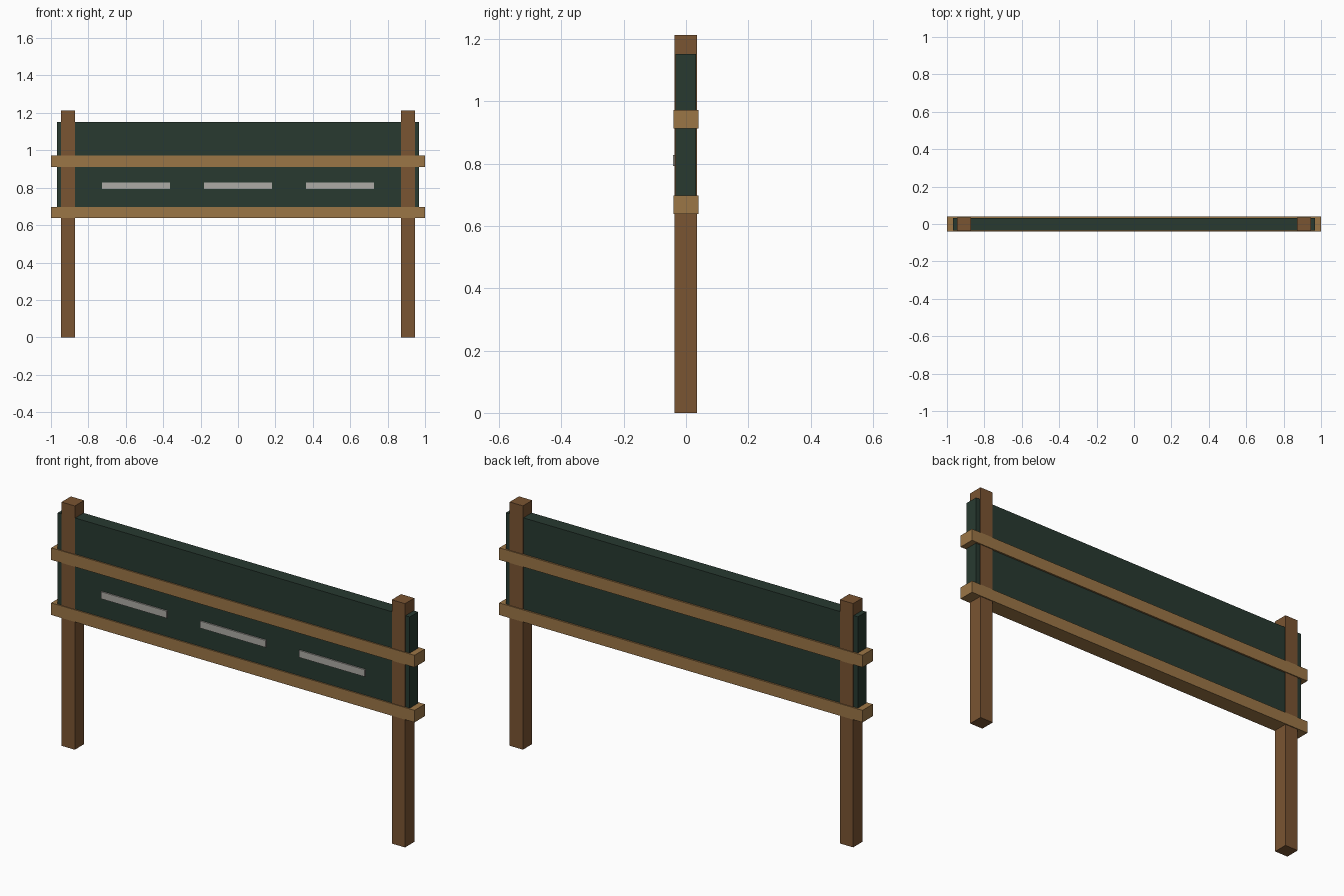
import bpy

if "Cube" in bpy.data.objects:
    bpy.data.objects.remove(bpy.data.objects["Cube"])


def material(name, rgb):
    m = bpy.data.materials.new(name)
    m.diffuse_color = (*rgb, 1)
    m.use_nodes = True
    m.node_tree.nodes["Principled BSDF"].inputs["Base Color"].default_value = m.diffuse_color
    return m


def box(name, x, y, z, mat):
    """Box from (min, max) ranges on each axis."""
    ranges = (x, y, z)
    bpy.ops.mesh.primitive_cube_add(size=1, location=[(a + b) / 2 for a, b in ranges])
    ob = bpy.context.object
    ob.name = name
    ob.scale = [b - a for a, b in ranges]
    bpy.ops.object.transform_apply(location=False, rotation=False, scale=True)
    ob.data.materials.append(mat)
    return ob


dark_wood = material("dark_wood", (0.195, 0.089, 0.032))
light_wood = material("light_wood", (0.33, 0.18, 0.062))
green = material("dark_green", (0.021, 0.042, 0.03))
pale = material("pale_grey", (0.42, 0.41, 0.38))

# Posts
for side, cx in (("left", -0.909), ("right", 0.909)):
    box(side + "_post", (cx - 0.0365, cx + 0.0365), (-0.037, 0.036), (0, 1.213), dark_wood)

# Board panel between and just past the posts
box("panel", (-0.969, 0.969), (-0.034, 0.032), (0.668, 1.152), green)

# Horizontal rails wrapping the panel and posts
for name, z in (("lower_rail", 0.668), ("upper_rail", 0.942)):
    box(name, (-1, 1), (-0.0405, 0.0405), (z - 0.03, z + 0.03), light_wood)

# Pale strips on the front face
for i, cx in enumerate((-0.545, 0, 0.545)):
    box(f"front_strip_{i + 1}", (cx - 0.181, cx + 0.181), (-0.041, -0.028), (0.792, 0.827), pale)
